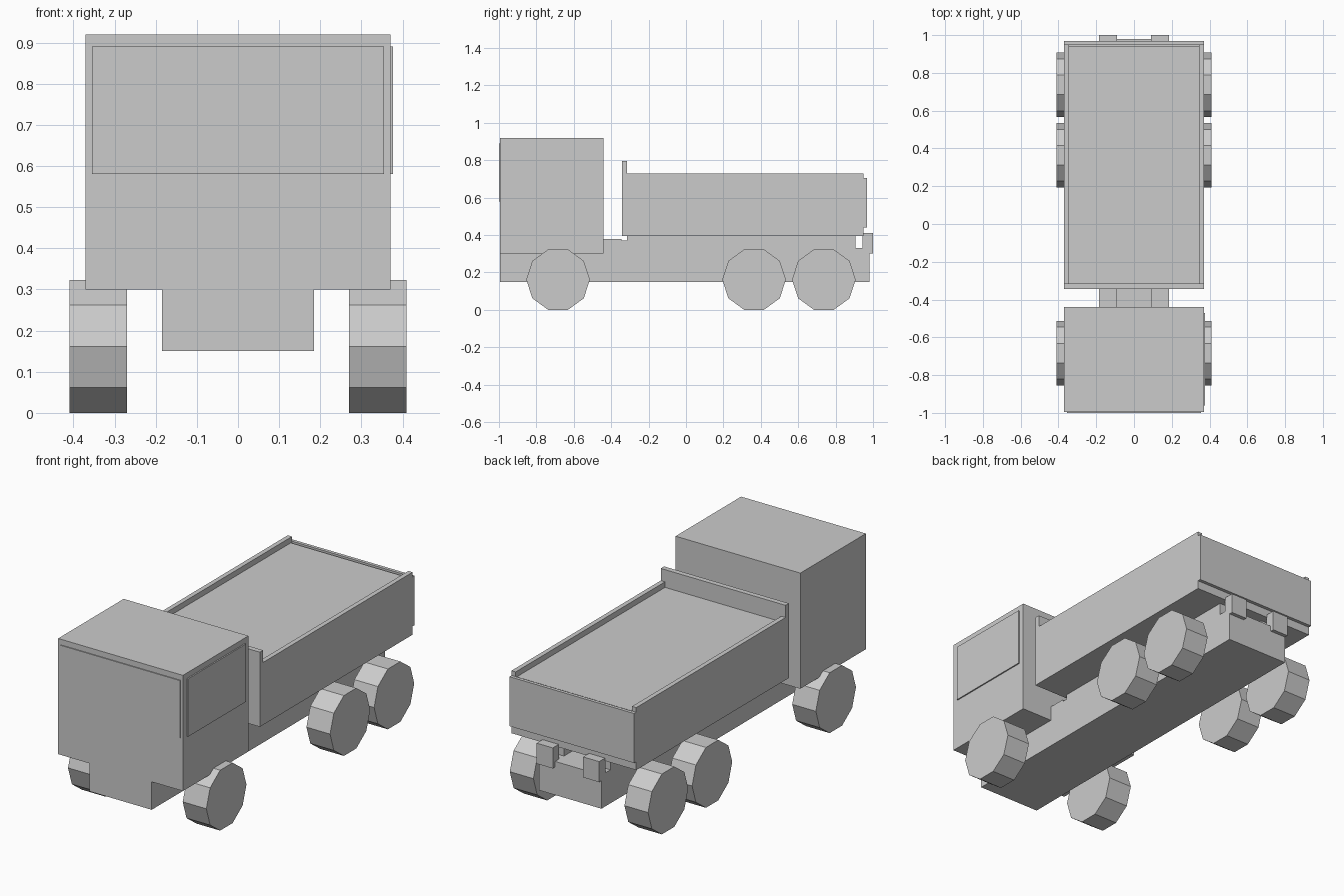
import bpy
from math import pi

if "Cube" in bpy.data.objects:
    bpy.data.objects.remove(bpy.data.objects["Cube"])


def box(name, x, y, z):
    """Box from (min, max) ranges on each axis."""
    mid = [(a + b) / 2 for a, b in (x, y, z)]
    size = [b - a for a, b in (x, y, z)]
    bpy.ops.mesh.primitive_cube_add(size=1, location=mid)
    ob = bpy.context.object
    ob.name = name
    for v in ob.data.vertices:
        v.co = [c * s for c, s in zip(v.co, size)]
    return ob


def pair(name, x, y, z):
    """Box and its mirror image across x = 0."""
    box(name + "_right", x, y, z)
    box(name + "_left", (-x[1], -x[0]), y, z)


# Chassis and the rails on top of it
box("chassis", (-0.185, 0.185), (-0.995, 0.98), (0.15, 0.33))
pair("front_rail", (0.09, 0.185), (-0.44, -0.345), (0.33, 0.38))
pair("bridge_rail", (0.09, 0.185), (-0.345, -0.315), (0.33, 0.37))
pair("bed_rail", (0.09, 0.185), (-0.315, 0.905), (0.33, 0.395))
pair("rear_bracket", (0.09, 0.185), (0.945, 1.0), (0.30, 0.41))

# Cab with windscreen and a single side window
box("cab", (-0.37, 0.37), (-0.995, -0.44), (0.30, 0.92))
box("windscreen", (-0.355, 0.355), (-1.0, -0.985), (0.58, 0.89))
box("side_window", (0.36, 0.377), (-0.96, -0.47), (0.58, 0.89))

# Cargo bed: floor, walls, headboard, tailgate and filled load
box("bed_floor", (-0.37, 0.37), (-0.315, 0.95), (0.395, 0.44))
pair("bed_side", (0.345, 0.37), (-0.315, 0.95), (0.44, 0.73))
box("headboard", (-0.37, 0.37), (-0.343, -0.315), (0.395, 0.795))
box("tailgate", (-0.37, 0.37), (0.95, 0.968), (0.44, 0.705))
box("load", (-0.345, 0.345), (-0.315, 0.94), (0.44, 0.70))

# Ten-sided wheels, flat side on the ground
for axle, y in (("front", -0.684), ("middle", 0.364), ("rear", 0.737)):
    for side, x in (("right", 0.34), ("left", -0.34)):
        bpy.ops.mesh.primitive_cylinder_add(
            vertices=10, radius=0.17, depth=0.14,
            location=(x, y, 0.1617), rotation=(0, pi / 2, 0))
        wheel = bpy.context.object
        wheel.name = f"{axle}_wheel_{side}"
        # Put vertices at the front and back of the wheel
        wheel.rotation_euler = (pi / 2, 0, pi / 2)
        # Cylinder's first vertex lies on local y, so turn it by a quarter
        for v in wheel.data.vertices:
            v.co.x, v.co.y = v.co.y, -v.co.x
